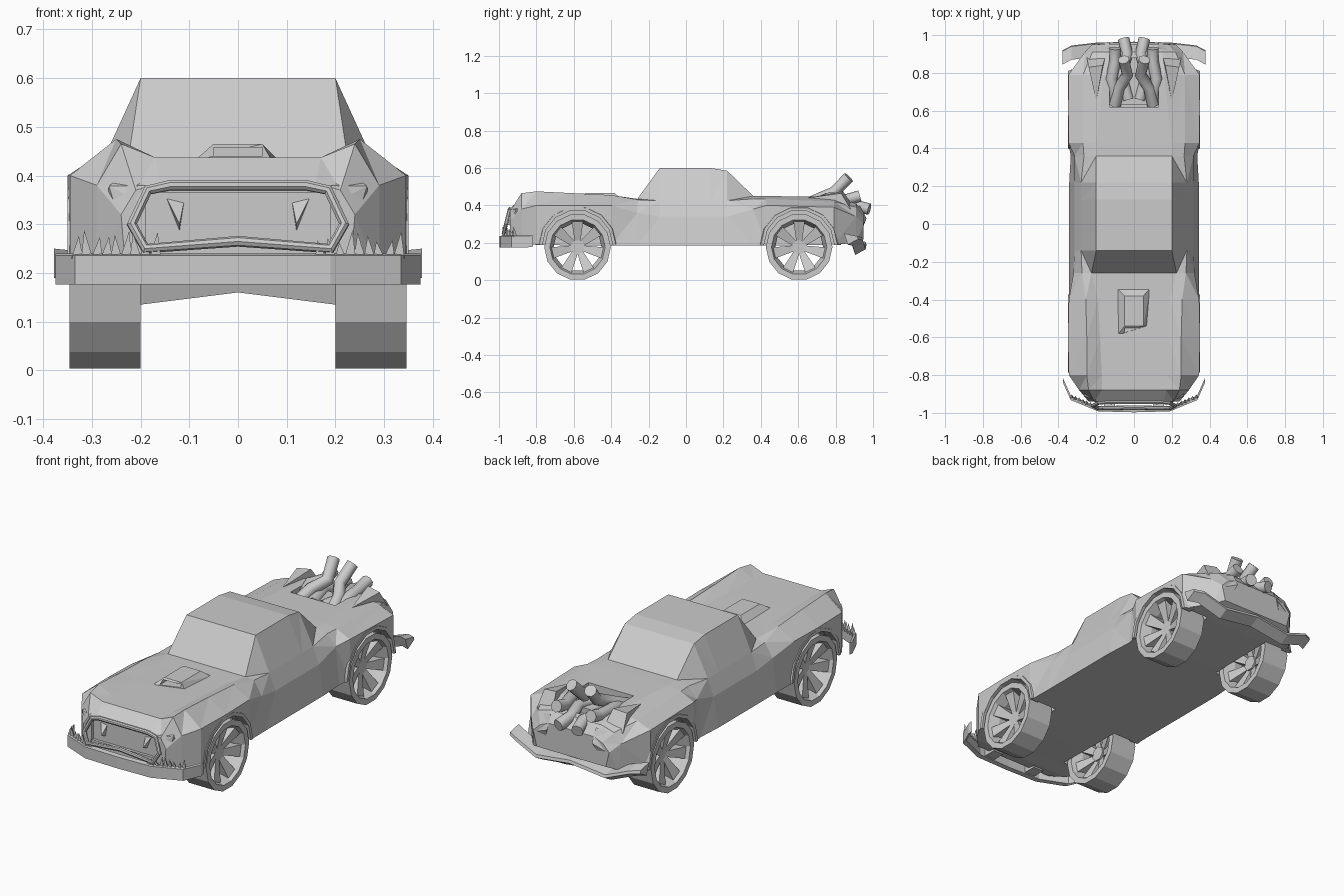
import bpy, bmesh, math, random
from mathutils import Vector, Matrix

random.seed(4)
if "Cube" in bpy.data.objects:
    bpy.data.objects.remove(bpy.data.objects["Cube"])

grey = bpy.data.materials.new("plain_grey")
grey.use_nodes = True
grey.diffuse_color = (0.6, 0.6, 0.6, 1)
grey.node_tree.nodes["Principled BSDF"].inputs["Base Color"].default_value = grey.diffuse_color


def finish(name, bm):
    bmesh.ops.recalc_face_normals(bm, faces=bm.faces)
    mesh = bpy.data.meshes.new(name)
    bm.to_mesh(mesh)
    bm.free()
    mesh.materials.append(grey)
    obj = bpy.data.objects.new(name, mesh)
    bpy.context.collection.objects.link(obj)
    return obj


def loft(name, rings, closed=False):
    """Skin a row of equal rings, capping the ends unless the row closes."""
    bm = bmesh.new()
    rows = [[bm.verts.new(p) for p in ring] for ring in rings]
    n = len(rows[0])
    pairs = list(zip(rows, rows[1:]))
    if closed:
        pairs.append((rows[-1], rows[0]))
    else:
        bm.faces.new(rows[0])
        bm.faces.new(rows[-1])
    for a, b in pairs:
        for i in range(n):
            j = (i + 1) % n
            bm.faces.new((a[i], a[j], b[j], b[i]))
    bmesh.ops.recalc_face_normals(bm, faces=bm.faces)
    bmesh.ops.triangulate(bm, faces=bm.faces)
    return finish(name, bm)


def hull(name, points):
    bm = bmesh.new()
    for p in points:
        bm.verts.new(p)
    bmesh.ops.convex_hull(bm, input=bm.verts)
    loose = [v for v in bm.verts if not v.link_faces]
    bmesh.ops.delete(bm, geom=loose, context="VERTS")
    return finish(name, bm)


def box(name, lo, hi):
    return hull(name, [(x, y, z) for x in (lo[0], hi[0]) for y in (lo[1], hi[1]) for z in (lo[2], hi[2])])


def tube(name, points, radius, cyclic=False):
    curve = bpy.data.curves.new(name, "CURVE")
    curve.dimensions = "3D"
    curve.bevel_depth = radius
    curve.bevel_resolution = 2
    curve.use_fill_caps = True
    spline = curve.splines.new("POLY")
    spline.points.add(len(points) - 1)
    for sp, p in zip(spline.points, points):
        sp.co = (*p, 1)
    spline.use_cyclic_u = cyclic
    spline.use_smooth = not cyclic
    curve.materials.append(grey)
    obj = bpy.data.objects.new(name, curve)
    bpy.context.collection.objects.link(obj)


def side_circle(x, y, z, r, n):
    """Ring in the side plane that rests on a flat facet."""
    steps = [math.tau * (i + .5) / n for i in range(n)]
    return [(x, y + r * math.sin(a), z - r * math.cos(a)) for a in steps]


def cut(obj, cutter):
    mod = obj.modifiers.new("cut", "BOOLEAN")
    mod.operation = "DIFFERENCE"
    mod.solver = "EXACT"
    mod.object = cutter
    bpy.context.view_layer.objects.active = obj
    bpy.ops.object.modifier_apply(modifier=mod.name)
    bpy.data.objects.remove(cutter)


SIDES = {"left": 1, "right": -1}
AXLES = {"front": -0.58, "rear": 0.605}
HUB_Z, RADIUS = 0.177, 0.178

# Body shell: y, then x and z of sill, shoulder, crest and top edge
stations = [
    (-.94, .23, .2, .24, .32, .21, .37, .16, .385),
    (-.88, .29, .19, .29, .38, .24, .465, .17, .437),
    (-.8, .345, .19, .345, .4, .25, .475, .17, .437),
    (-.6, .35, .185, .35, .4, .25, .465, .18, .437),
    (-.4, .345, .185, .345, .4, .255, .455, .19, .435),
    (-.26, .343, .185, .32, .36, .275, .43, .225, .435),
    (-.14, .343, .185, .315, .34, .28, .425, .2, .6),
    (.13, .343, .185, .315, .34, .28, .425, .2, .6),
    (.22, .343, .185, .315, .34, .28, .425, .2, .585),
    (.36, .335, .185, .315, .38, .265, .435, .2, .45),
    (.43, .347, .185, .347, .4, .27, .435, .2, .45),
    (.79, .347, .19, .347, .39, .27, .42, .16, .445),
    (.91, .25, .2, .26, .34, .22, .39, .15, .41),
    (.95, .2, .22, .22, .3, .18, .34, .13, .36),
]
rings = []
for y, *flat in stations:
    half = list(zip(flat[::2], flat[1::2]))
    rings.append([(x, y, z) for x, z in half] + [(-x, y, z) for x, z in reversed(half)])
body = loft("body_shell", rings)

# Wheel wells, engine bay and shallow grille recess
for s in SIDES.values():
    for y in AXLES.values():
        cut(body, loft("well_cutter", [side_circle(s * x, y, HUB_Z, .198, 14) for x in (.19, .5)]))
cut(body, box("bay_cutter", (-.13, .62, .38), (.13, .88, .7)))
cut(body, box("grille_cutter", (-.19, -1.1, .255), (.19, -.925, .365)))

# Wheels: deep dished faceted tyre, broad paddle spokes and a hub
for side, s in SIDES.items():
    for axle, y in AXLES.items():
        label = axle + "_" + side
        cx = s * .273
        profile = [(-.073, RADIUS), (.073, RADIUS), (.073, .148), (.02, .128), (-.02, .128), (-.073, .148)]
        loft("tyre_" + label, [side_circle(cx + s * dx, y, HUB_Z, r, 14) for dx, r in profile], True)
        loft("hub_" + label, [side_circle(cx + dx, y, HUB_Z, .04, 7) for dx in (-.02, .025)])
        for i in range(7):
            turn = Matrix.Rotation(math.tau * i / 7, 3, "X")
            shape = [(dx, w, .136) for dx in (-.05, .055) for w in (-.03, .03)]
            shape += [(dx, w, .02) for dx in (-.01, .02) for w in (-.014, .014)]
            centre = Vector((cx, y, HUB_Z))
            hull("spoke_" + label, [centre + turn @ Vector((s * dx, w, r)) for dx, w, r in shape])

        # Flared arch lip
        arc = []
        for i in range(8):
            a = math.pi * i / 7
            arc.append([(s * x, y + r * math.cos(a), HUB_Z + .01 + r * math.sin(a))
                        for x, r in ((.3, .188), (.35, .188), (.35, .205), (.3, .225))])
        loft("arch_" + label, arc)

# Front bumper, its brackets and spikes
path = [(.375, -.83), (.335, -.92), (.19, -.98), (0, -.985)]
path += [(-x, y) for x, y in path[-2::-1]]
loft("front_bumper", [[(x, y - .012, .176), (x, y - .012, .236), (x, y + .012, .24), (x, y + .012, .18)]
                      for x, y in path])
for side, s in SIDES.items():
    box("bumper_bracket_" + side, (s * .1, -.97, .185), (s * .16, -.9, .22))
    for i in range(9):
        x = .17 + i * .02
        y = -.98 + max(0, x - .19) * .42
        tip = random.uniform(.26, .29)
        lean = random.uniform(-.008, .008)
        base = [(s * (x + a), y + b, .23) for a, b in ((-.012, 0), (.012, 0), (0, .02))]
        hull("spike_" + side, base + [(s * (x + lean), y, tip)])
    # Wedge within the grille and brow ledge beside it
    hull("grille_fang_" + side, [(s * .15, -.92, .36), (s * .11, -.92, .35), (s * .12, -.92, .285),
                                 (s * .12, -.96, .3)])
    hull("brow_" + side, [(s * .19, -.94, .38), (s * .265, -.91, .378), (s * .25, -.92, .33),
                          (s * .2, -.945, .345), (s * .24, -.88, .4), (s * .27, -.88, .34)])

# Bull bar
bar = [(0, .265), (.19, .25), (.218, .3), (.185, .37), (.14, .38)]
bar += [(-x, z) for x, z in bar[:0:-1]]
tube("bull_bar", [(x, -.975 + (z - .25) * .25, z) for x, z in bar], .011, True)

# Hood scoop with an open mouth
scoop_points = [(-.09, -.34, .43), (.085, -.34, .43), (.07, -.54, .43), (-.09, -.59, .43)]
scoop_points += [(x, y, .465) for x in (-.05, .05) for y in (-.54, -.38)]
scoop = hull("hood_scoop", scoop_points)
cut(scoop, box("mouth_cutter", (-.05, -.7, .44), (.05, -.42, .458)))

# Rear bumper: swept tips, drooping either side of the middle
rear = [(.378, .885, .2), (.33, .91, .195), (.2, .925, .145), (0, .93, .17)]
rear += [(-x, y, z) for x, y, z in rear[-2::-1]]
loft("rear_bumper", [[(x, y - .02, z - .01), (x, y + .035, z + .02), (x, y + .03, z + .035), (x, y - .04, z + .05)]
                     for x, y, z in rear])

# Engine block, exhaust pipes, deck fins and tail lumps
box("engine_block", (-.1, .63, .37), (.1, .8, .41))
runs = {
    "upper": [(.1, .63, .4), (.08, .72, .44), (.035, .79, .47), (.055, .87, .55)],
    "middle": [(.1, .67, .4), (.12, .77, .44), (.1, .86, .43), (.1, .93, .45)],
    "lower": [(.03, .66, .4), (.07, .8, .41), (.035, .9, .4), (.055, .98, .38)],
}
for side, s in SIDES.items():
    for run, points in runs.items():
        tube("exhaust_" + run + "_" + side, [(s * x, y, z) for x, y, z in points], .031)
    hull("deck_fin_" + side, [(s * x, y, z) for x, y, z in (
        (.2, .65, .44), (.15, .89, .4), (.25, .88, .38), (.165, .84, .475), (.24, .83, .465))])
    hull("tail_block_" + side, [(s * x, y, z) for x, y, z in (
        (.13, .93, .4), (.22, .91, .38), (.13, .965, .33), (.2, .95, .3), (.17, .93, .24))])
